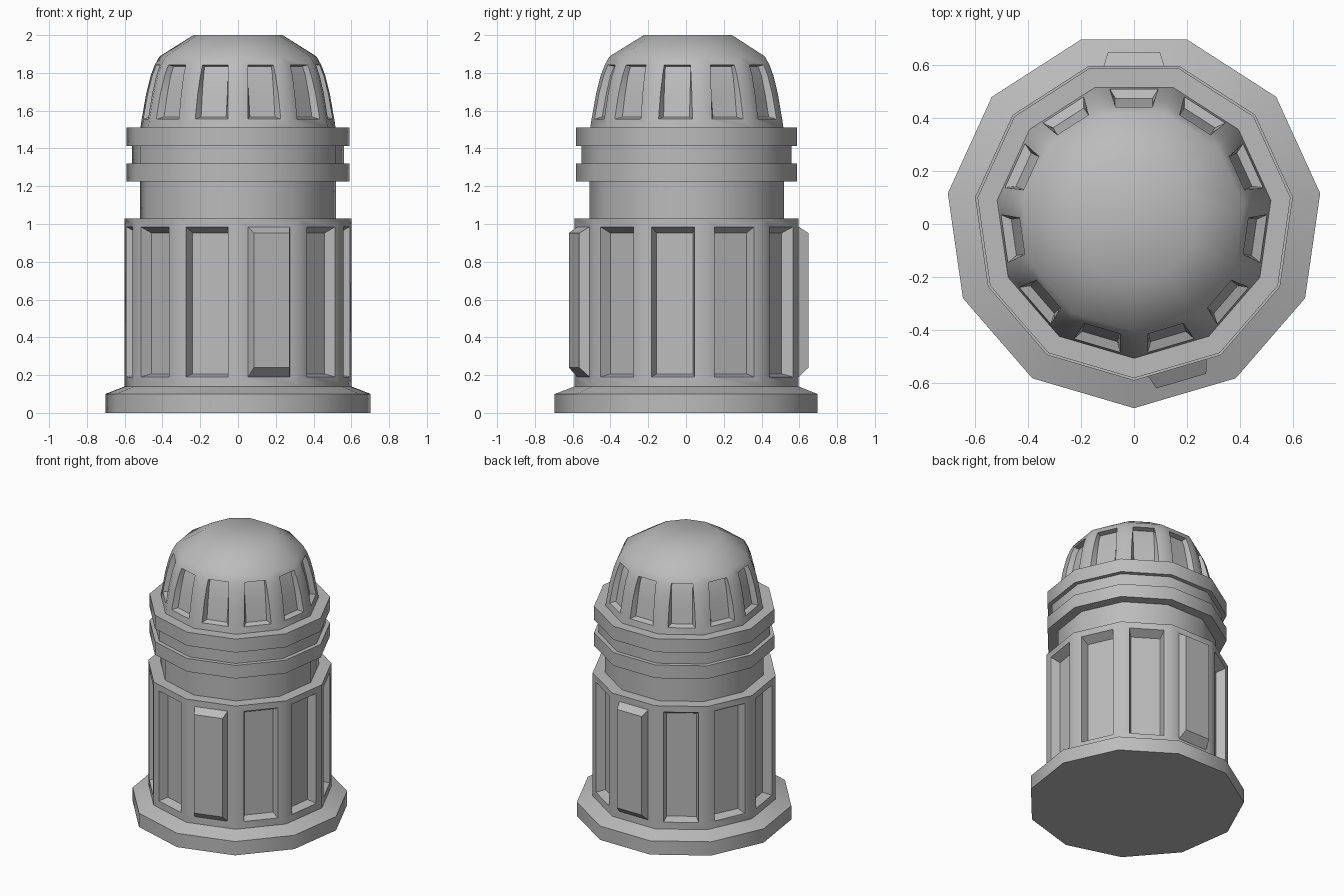
import bpy, bmesh, math
from mathutils import Vector

if "Cube" in bpy.data.objects:
    bpy.data.objects.remove(bpy.data.objects["Cube"])

SIDES = 11
STEP = 2 * math.pi / SIDES
FLAT = math.cos(STEP / 2)          # apothem / corner radius
CENTRE_Y = 0.015

grey = bpy.data.materials.new("plain grey")
grey.diffuse_color = (0.5, 0.5, 0.5, 1)
grey.use_nodes = True
grey.node_tree.nodes["Principled BSDF"].inputs["Base Color"].default_value = grey.diffuse_color


def finish(name, bm):
    bmesh.ops.remove_doubles(bm, verts=bm.verts, dist=0.0005)
    mesh = bpy.data.meshes.new(name)
    bm.to_mesh(mesh)
    bm.free()
    mesh.materials.append(grey)
    obj = bpy.data.objects.new(name, mesh)
    bpy.context.collection.objects.link(obj)
    obj.location.y = CENTRE_Y
    bpy.ops.object.select_all(action='DESELECT')
    obj.select_set(True)
    bpy.context.view_layer.objects.active = obj
    bpy.ops.object.shade_smooth_by_angle(angle=math.radians(40))


def point(side, u, apothem, z):
    """Point on a side: u runs along the side, apothem outward."""
    a = -math.pi / 2 + STEP * (side + 0.5)
    return Vector((apothem * math.cos(a) - u * math.sin(a),
                   apothem * math.sin(a) + u * math.cos(a), z))


def corner(side, s, r, z):
    return point(side, s * r * math.sin(STEP / 2), r * FLAT, z)


def face(bm, pts):
    bm.faces.new([bm.verts.new(p) for p in pts])


def bands(bm, profile):
    """Polygonal lathe of (radius, z) pairs running upward on the outside."""
    for side in range(SIDES):
        for (r0, z0), (r1, z1) in zip(profile, profile[1:]):
            face(bm, [corner(side, -1, r0, z0), corner(side, 1, r0, z0),
                      corner(side, 1, r1, z1), corner(side, -1, r1, z1)])


def cap(bm, r, z, up):
    pts = [corner(s, -1, r, z) for s in range(SIDES)]
    face(bm, pts if up else pts[::-1])


def panelled(bm, below, rows, above, panel):
    """Wall with one framed panel per side.
    rows: (radius, z, rim half width); panel(side) gives
    (inner half width, depth outward, inner bottom z, inner top z)."""
    for side in range(SIDES):
        half, depth, low, high = panel(side)
        rim, inner = [], []
        for i, (r, z, w) in enumerate(rows):
            zi = low if i == 0 else high if i == len(rows) - 1 else z
            rim.append([point(side, s * w, r * FLAT, z) for s in (-1, 1)])
            inner.append([point(side, s * half, r * FLAT + depth, zi) for s in (-1, 1)])
        # strips under and over the panel
        (r0, z0), (r1, z1) = rows[0][:2], rows[-1][:2]
        face(bm, [corner(side, -1, *below), corner(side, 1, *below),
                  corner(side, 1, r0, z0), rim[0][1], rim[0][0], corner(side, -1, r0, z0)])
        face(bm, [corner(side, -1, r1, z1), rim[-1][0], rim[-1][1],
                  corner(side, 1, r1, z1), corner(side, 1, *above), corner(side, -1, *above)])
        # sill and lintel
        face(bm, rim[0] + inner[0][::-1])
        face(bm, inner[-1] + rim[-1][::-1])
        # stiles, side walls and panel
        for i in range(len(rows) - 1):
            a, b = rows[i], rows[i + 1]
            face(bm, [corner(side, -1, *a[:2]), rim[i][0], rim[i + 1][0], corner(side, -1, *b[:2])])
            face(bm, [rim[i][1], corner(side, 1, *a[:2]), corner(side, 1, *b[:2]), rim[i + 1][1]])
            face(bm, [rim[i][0], inner[i][0], inner[i + 1][0], rim[i + 1][0]])
            face(bm, [inner[i][1], rim[i][1], rim[i + 1][1], inner[i + 1][1]])
            face(bm, [inner[i][0], inner[i][1], inner[i + 1][1], inner[i + 1][0]])


# Base flange with sloped top
bm = bmesh.new()
cap(bm, 0.71, 0, False)
bands(bm, [(0.71, 0), (0.71, 0.10), (0.606, 0.14)])
finish("base", bm)

# Barrel: recessed panels, with two raised ones
bm = bmesh.new()
RAISED = (0, 5)
panelled(bm, (0.606, 0.14), [(0.606, 0.19, 0.115), (0.606, 0.985, 0.115)], (0.606, 1.03),
         lambda s: (0.098, 0.052, 0.24, 0.952) if s in RAISED else (0.097, -0.06, 0.207, 0.952))
bands(bm, [(0.606, 1.03), (0.525, 1.03)])
finish("barrel", bm)

# Neck, collars and the groove between them
for name, profile in {
    "neck": [(0.525, 1.03), (0.525, 1.225)],
    "lower_collar": [(0.525, 1.225), (0.597, 1.225), (0.597, 1.32), (0.567, 1.32)],
    "groove": [(0.567, 1.32), (0.567, 1.413)],
    "upper_collar": [(0.567, 1.413), (0.597, 1.413), (0.597, 1.51), (0.522, 1.51)],
}.items():
    bm = bmesh.new()
    bands(bm, profile)
    finish(name, bm)

# Dome with recessed windows
bm = bmesh.new()
panelled(bm, (0.522, 1.51),
         [(0.515, 1.555, 0.091), (0.491, 1.69, 0.084), (0.467, 1.785, 0.076), (0.445, 1.842, 0.070)],
         (0.420, 1.887), lambda s: (0.069, -0.036, 1.567, 1.835))
bands(bm, [(0.420, 1.887), (0.238, 2.0)])
cap(bm, 0.238, 2.0, True)
finish("dome", bm)
